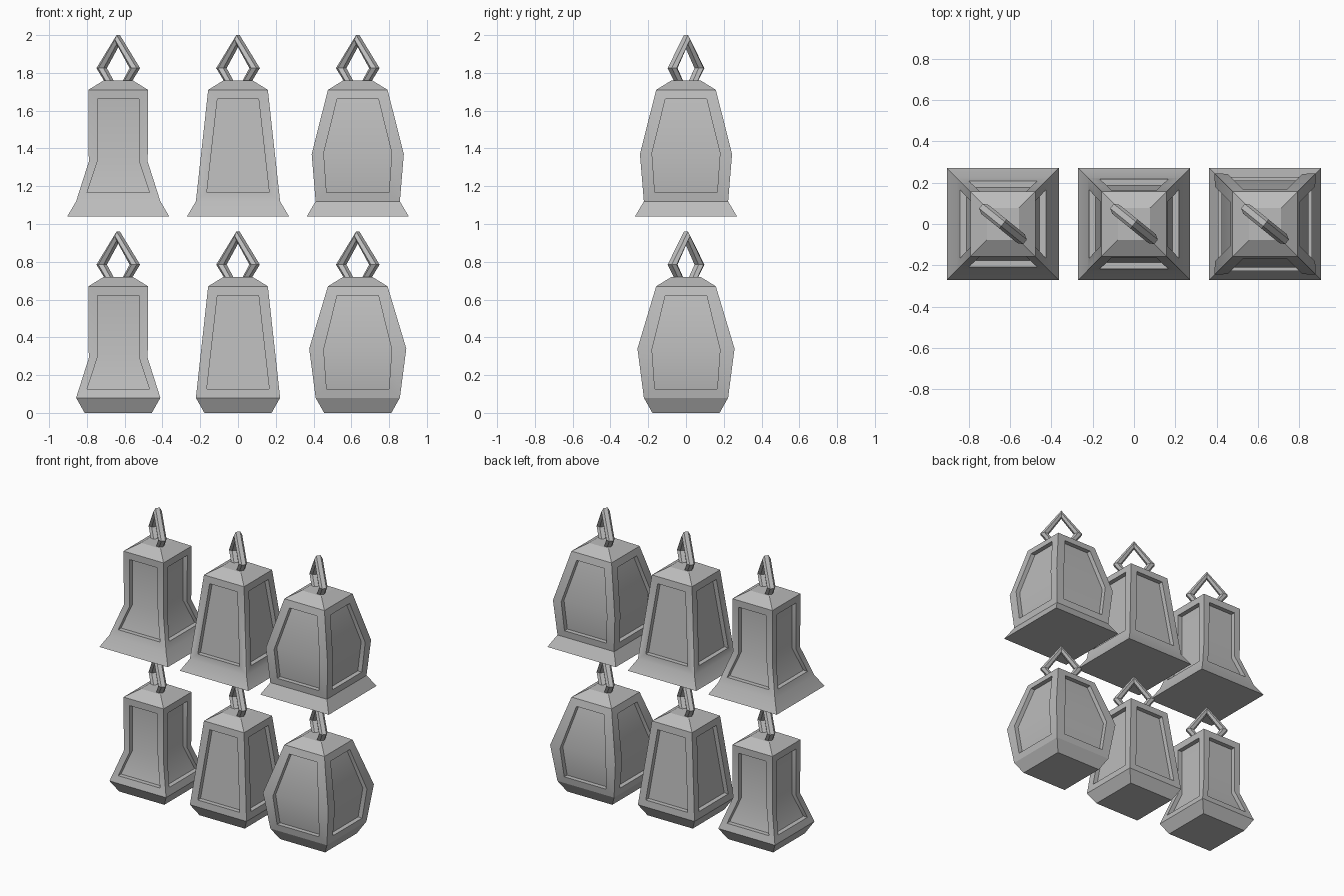
import bpy
import bmesh
import math
from mathutils import Vector, Matrix

cube = bpy.data.objects.get("Cube")
if cube:
    bpy.data.objects.remove(cube, do_unlink=True)

GREY = (0.5, 0.5, 0.5, 1.0)
metal = bpy.data.materials.new("grey_metal")
metal.use_nodes = True
metal.diffuse_color = GREY
metal.node_tree.nodes["Principled BSDF"].inputs["Base Color"].default_value = GREY

DEPTH = 0.032      # how far the panels are sunk
SPACING = 0.634    # distance between bell centres
ROW_HEIGHT = 1.04  # distance between the two rows
SHOULDER, CROWN = (0.67, 0.158), (0.72, 0.077)


def half_width(profile, z):
    """Half width of the body at height z."""
    for (z0, w0), (z1, w1) in zip(profile, profile[1:]):
        if z <= z1:
            return w0 + (w1 - w0) * (z - z0) / (z1 - z0)
    return profile[-1][1]


def finish(bm, name, location, flat_rule=None):
    bmesh.ops.remove_doubles(bm, verts=bm.verts, dist=0.0005)
    bmesh.ops.recalc_face_normals(bm, faces=bm.faces)
    mesh = bpy.data.meshes.new(name)
    bm.to_mesh(mesh)
    bm.free()
    mesh.materials.append(metal)
    mesh.shade_smooth()
    mesh.set_sharp_from_angle(angle=math.radians(30))
    if flat_rule:
        for poly in mesh.polygons:
            if flat_rule(poly):
                poly.use_smooth = False
    obj = bpy.data.objects.new(name, mesh)
    obj.location = location
    bpy.context.collection.objects.link(obj)
    return obj


def make_body(name, location, base, profile, panel):
    """Square bell: base and crown bands, four sides with sunk panels."""
    bm = bmesh.new()
    for turn in range(4):
        spin = Matrix.Rotation(turn * math.pi / 2, 3, 'Z')

        def quad(*points):
            bm.faces.new([bm.verts.new(spin @ Vector(p)) for p in points])

        def band(low, high):
            (z0, w0), (z1, w1) = low, high
            quad((-w0, -w0, z0), (w0, -w0, z0), (w1, -w1, z1), (-w1, -w1, z1))

        band(base, profile[0])
        band(SHOULDER, CROWN)

        # Rows of frame corner, panel rim and sunk panel points
        def row(i, side):
            z, w = profile[i]
            pz, pw = panel[i]
            y = half_width(profile, pz)
            return ((side * w, -w, z), (side * pw, -y, pz),
                    (side * pw, DEPTH - y, pz))

        last = len(profile) - 1
        for i in range(last):
            for side in (-1, 1):
                o0, r0, s0 = row(i, side)
                o1, r1, s1 = row(i + 1, side)
                quad(o0, r0, r1, o1)
                quad(r0, s0, s1, r1)
            quad(row(i, -1)[2], row(i, 1)[2], row(i + 1, 1)[2], row(i + 1, -1)[2])
        for i in (0, last):
            left, right = row(i, -1), row(i, 1)
            quad(left[0], right[0], right[1], left[1])
            quad(left[1], right[1], right[2], left[2])

    # Flat underside and flat crown
    for z, w in (base, CROWN):
        bm.faces.new([bm.verts.new((x * w, y * w, z))
                      for x, y in ((-1, -1), (1, -1), (1, 1), (-1, 1))])
    tapered = base[1] < profile[0][1]
    return finish(bm, name, location,
                  lambda p: tapered and p.center.z < profile[0][0] * 0.6)


def make_loop(name, location):
    """Diamond hanging loop with a six-sided section."""
    bm = bmesh.new()
    radius = 0.028
    rings = []
    for k in range(4):
        a = k * math.pi / 2
        ring = []
        for j in range(6):
            b = (j + 0.5) * math.pi / 3
            out, across = radius * math.cos(b), radius * math.sin(b)
            ring.append(bm.verts.new((math.cos(a) * (0.113 + out), across,
                                      math.sin(a) * (0.151 + out))))
        rings.append(ring)
    for k in range(4):
        r, s = rings[k], rings[(k + 1) % 4]
        for j in range(6):
            n = (j + 1) % 6
            bm.faces.new((r[j], r[n], s[n], s[j]))
    bmesh.ops.rotate(bm, verts=bm.verts, cent=(0, 0, 0),
                     matrix=Matrix.Rotation(math.radians(-39), 3, 'Z'))
    return finish(bm, name, Vector(location) + Vector((0, 0, 0.785)))


# Each shape: lower-row profile, upper-row profile, panel outline
TOP_PANEL, LOW_PANEL = (0.622, 0.109), (0.127, 0.165)
SHAPES = {
    "waisted": (-1, [(0.29, 0.156)], [(0.29, 0.156)], [(0.29, 0.111)]),
    "tapered": (0, [], [], []),
    "bulged": (1, [(0.34, 0.257)], [(0.33, 0.244)], [(0.335, 0.18)]),
}
ROWS = (("lower", 0, (0.0, 0.178)), ("upper", ROW_HEIGHT, (0.0, 0.27)))

for shape, (column, low_mid, high_mid, panel_mid) in SHAPES.items():
    for label, height, base in ROWS:
        middle = low_mid if label == "lower" else high_mid
        profile = [(0.08, 0.223)] + middle + [SHOULDER]
        panel = [LOW_PANEL] + panel_mid + [TOP_PANEL]
        place = (column * SPACING, 0, height)
        make_body(f"{label}_{shape}_bell", place, base, profile, panel)
        make_loop(f"{label}_{shape}_loop", place)
